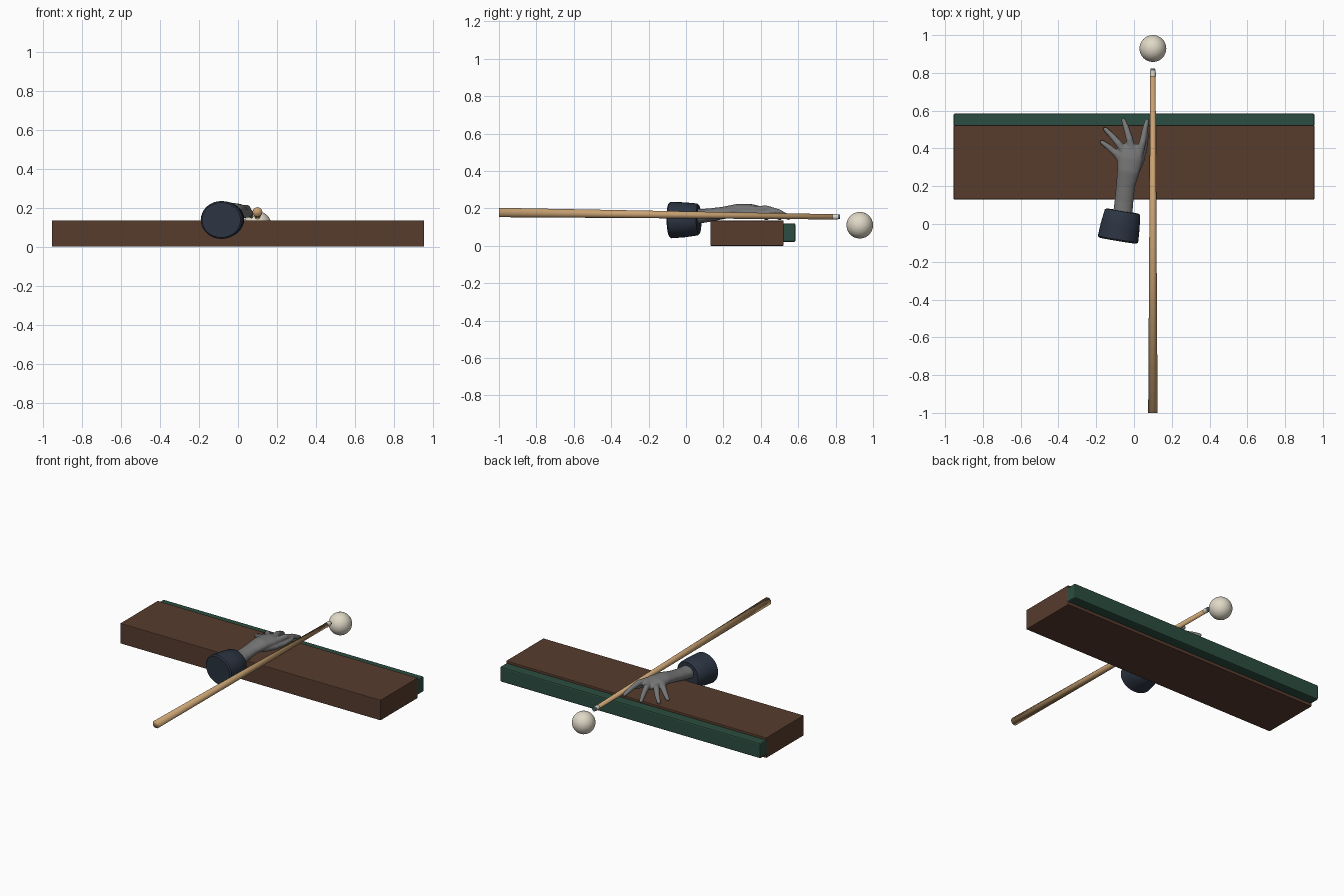
import bpy, bmesh, math
from mathutils import Vector

cube = bpy.data.objects.get("Cube")
if cube:
    bpy.data.objects.remove(cube, do_unlink=True)


def material(name, rgb):
    m = bpy.data.materials.new(name)
    m.use_nodes = True
    m.diffuse_color = (*rgb, 1)
    bsdf = next(n for n in m.node_tree.nodes if n.type == 'BSDF_PRINCIPLED')
    bsdf.inputs["Base Color"].default_value = (*rgb, 1)
    return m


WOOD = material("dark wood", (0.095, 0.045, 0.027))
CLOTH = material("green cloth", (0.025, 0.075, 0.052))
MAPLE = material("pale cue wood", (0.58, 0.36, 0.17))
IVORY = material("ivory", (0.74, 0.69, 0.57))
TIP = material("cue tip", (0.10, 0.16, 0.19))
SKIN = material("grey hand", (0.18, 0.18, 0.18))
NAVY = material("navy sleeve", (0.025, 0.035, 0.055))


def finish(name, bm, mat, smooth=True):
    bmesh.ops.recalc_face_normals(bm, faces=bm.faces)
    mesh = bpy.data.meshes.new(name)
    bm.to_mesh(mesh)
    bm.free()
    mesh.materials.append(mat)
    for p in mesh.polygons:
        p.use_smooth = smooth
    ob = bpy.data.objects.new(name, mesh)
    bpy.context.collection.objects.link(ob)
    return ob


def sharp_edges(ob, degrees=40):
    bpy.ops.object.select_all(action='DESELECT')
    ob.select_set(True)
    bpy.context.view_layer.objects.active = ob
    bpy.ops.object.shade_smooth_by_angle(angle=math.radians(degrees))


def box(name, low, high, mat, bevel):
    bm = bmesh.new()
    bmesh.ops.create_cube(bm, size=1)
    low, high = Vector(low), Vector(high)
    for v in bm.verts:
        v.co = (low + high) / 2 + v.co * (high - low)
    ob = finish(name, bm, mat, False)
    mod = ob.modifiers.new("soft edges", 'BEVEL')
    mod.width = bevel
    mod.segments = 2
    return ob


def loft(bm, sections, sides=20):
    """Closed tube through (centre, half width, half height) sections."""
    pts = [Vector(s[0]) for s in sections]
    rings = []
    for i, (_, rx, rz) in enumerate(sections):
        d = (pts[min(i + 1, len(pts) - 1)] - pts[max(i - 1, 0)]).normalized()
        side = d.cross(Vector((0, 0, 1))).normalized()
        up = side.cross(d)
        angles = [math.tau * k / sides for k in range(sides)]
        rings.append([bm.verts.new(pts[i] + side * rx * math.cos(a) + up * rz * math.sin(a))
                      for a in angles])
    for a, b in zip(rings, rings[1:]):
        for k in range(sides):
            n = (k + 1) % sides
            bm.faces.new((a[k], a[n], b[n], b[k]))
    bm.faces.new(rings[0])
    bm.faces.new(rings[-1])


def tube(name, sections, mat, sides=20):
    bm = bmesh.new()
    loft(bm, sections, sides)
    return finish(name, bm, mat)


# Table edge
box("wooden_rail", (-0.955, 0.13, 0), (0.955, 0.522, 0.135), WOOD, 0.004)
box("cloth_cushion", (-0.955, 0.515, 0.02), (0.955, 0.585, 0.12), CLOTH, 0.008)

# Ball
bm = bmesh.new()
bmesh.ops.create_uvsphere(bm, u_segments=32, v_segments=20, radius=0.071)
bmesh.ops.translate(bm, verts=bm.verts, vec=(0.1, 0.929, 0.11))
finish("ball", bm, IVORY)

# Cue: shaft, ferrule and tip
tube("cue_shaft", [((0.1, -1, 0.178), 0.025, 0.025), ((0.1, 0.785, 0.155), 0.014, 0.014)], MAPLE)
sharp_edges(tube("cue_ferrule", [((0.1, 0.782, 0.155), 0.0155, 0.0155),
                                 ((0.1, 0.812, 0.155), 0.015, 0.015)], IVORY))
sharp_edges(tube("cue_tip", [((0.1, 0.81, 0.155), 0.0135, 0.0135),
                             ((0.1, 0.823, 0.155), 0.012, 0.012)], TIP))

# Sleeve cuff
back, front = Vector((-0.086, -0.088, 0.137)), Vector((-0.06, 0.068, 0.141))
profile = [(0, 0.1), (0.05, 0.108), (0.5, 0.104), (0.95, 0.095), (1, 0.088)]
sleeve = tube("sleeve", [(back.lerp(front, t), r, r * 0.9) for t, r in profile], NAVY, 32)
sharp_edges(sleeve)

# Hand: forearm and palm, then five fingers, fused into one skin
bm = bmesh.new()
loft(bm, [((-0.062, 0.03, 0.155), 0.052, 0.042),
          ((-0.053, 0.12, 0.163), 0.050, 0.036),
          ((-0.045, 0.20, 0.176), 0.050, 0.033),
          ((-0.030, 0.28, 0.190), 0.060, 0.035),
          ((-0.020, 0.35, 0.192), 0.068, 0.031),
          ((-0.013, 0.40, 0.187), 0.058, 0.024),
          ((-0.010, 0.425, 0.183), 0.040, 0.014)])
fingers = [
    [(-0.055, 0.32, 0.180), (-0.095, 0.375, 0.182), (-0.135, 0.408, 0.162), (-0.172, 0.435, 0.146)],
    [(-0.040, 0.36, 0.187), (-0.080, 0.425, 0.188), (-0.118, 0.468, 0.165), (-0.155, 0.505, 0.147)],
    [(-0.010, 0.38, 0.190), (-0.024, 0.450, 0.192), (-0.040, 0.505, 0.170), (-0.056, 0.552, 0.148)],
    [(0.025, 0.36, 0.190), (0.045, 0.430, 0.197), (0.057, 0.495, 0.180), (0.069, 0.550, 0.155)],
    [(0.000, 0.26, 0.172), (0.036, 0.335, 0.166), (0.055, 0.405, 0.165), (0.068, 0.475, 0.175)],
]
for joints in fingers:
    radii = [0.023, 0.019, 0.016, 0.012]
    sections = [(p, r, r) for p, r in zip(joints, radii)]
    end = Vector(joints[3]) + (Vector(joints[3]) - Vector(joints[2])).normalized() * 0.008
    loft(bm, sections + [(end, 0.006, 0.006)], 12)
hand = finish("hand", bm, SKIN)
fuse = hand.modifiers.new("fuse", 'REMESH')
fuse.mode = 'VOXEL'
fuse.voxel_size = 0.005
fuse.use_smooth_shade = True
soften = hand.modifiers.new("soften", 'SMOOTH')
soften.factor = 0.5
soften.iterations = 5
